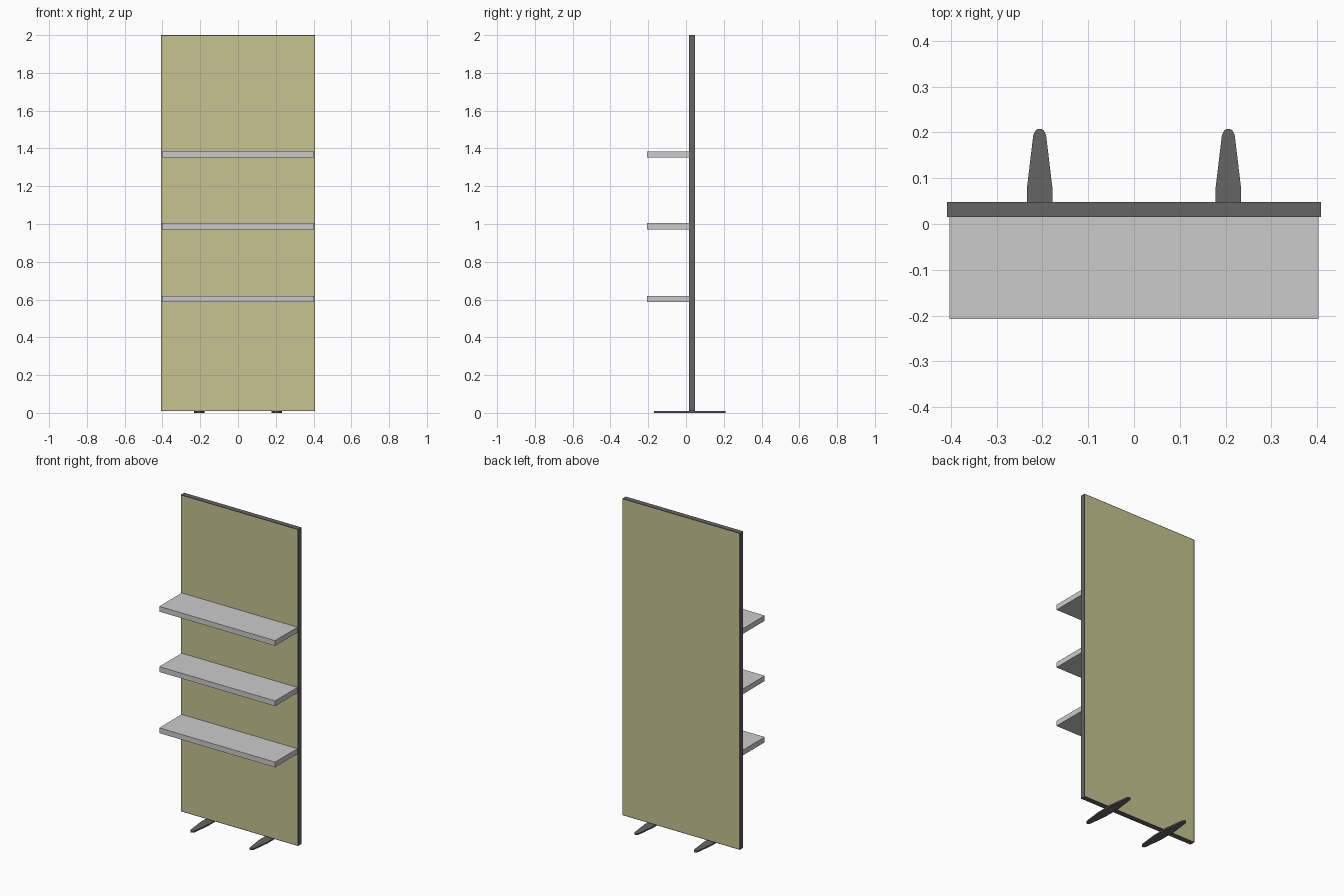
import bpy, bmesh, math

if "Cube" in bpy.data.objects:
    bpy.data.objects.remove(bpy.data.objects["Cube"])


def material(name, color):
    m = bpy.data.materials.new(name)
    m.diffuse_color = (*color, 1)
    m.use_nodes = True
    m.node_tree.nodes["Principled BSDF"].inputs["Base Color"].default_value = m.diffuse_color
    return m


olive = material("olive_board", (0.57, 0.54, 0.28))
dark = material("dark_metal", (0.13, 0.13, 0.13))


def finish(name, bm, mat=None):
    bmesh.ops.recalc_face_normals(bm, faces=bm.faces)
    me = bpy.data.meshes.new(name)
    bm.to_mesh(me)
    bm.free()
    ob = bpy.data.objects.new(name, me)
    bpy.context.collection.objects.link(ob)
    if mat:
        me.materials.append(mat)
    return ob


def box(name, lo, hi, mat=None):
    bm = bmesh.new()
    bmesh.ops.create_cube(bm, size=1)
    for v in bm.verts:
        v.co = [(a + b) / 2 + c * (b - a) for a, b, c in zip(lo, hi, v.co)]
    return finish(name, bm, mat)


W, RIM = 0.408, 0.004           # half width and edge strip width
Y0, Y1 = 0.015, 0.048           # front and back of the board
Z0, Z1 = 0.009, 2.0

# Board with a thin dark edge strip all round
box("back_panel", (-W + RIM, Y0, Z0 + RIM), (W - RIM, Y1, Z1 - RIM), olive)
for side, s in (("left", -1), ("right", 1)):
    x0, x1 = sorted((s * W, s * (W - RIM)))
    box(f"edge_{side}", (x0, Y0, Z0), (x1, Y1, Z1), dark)
box("edge_top", (-W + RIM, Y0, Z1 - RIM), (W - RIM, Y1, Z1), dark)
box("edge_bottom", (-W + RIM, Y0, Z0), (W - RIM, Y1, Z0 + RIM), dark)

# Three shelves
for i, z in enumerate((0.587, 0.972, 1.351)):
    box(f"shelf_{i + 1}", (-0.403, -0.207, z), (0.403, Y0, z + 0.033))

# Flat feet: straight middle, tapered ends, rounded tips
quarter = [(0.028, 0.058), (0.014, 0.175)]
quarter += [(0.012 * math.cos(a), 0.177 + 0.012 * math.sin(a))
            for a in (math.radians(d) for d in (22, 45, 67))]
end = quarter + [(0, 0.189)] + [(-x, y) for x, y in reversed(quarter)]
outline = end + [(-x, -y) for x, y in end]
for side, cx in (("left", -0.206), ("right", 0.206)):
    bm = bmesh.new()
    face = bm.faces.new([bm.verts.new((cx + x, 0.019 + y, 0)) for x, y in outline])
    top = bmesh.ops.extrude_face_region(bm, geom=[face], use_keep_orig=True)["geom"]
    bmesh.ops.translate(bm, vec=(0, 0, Z0),
                        verts=[v for v in top if isinstance(v, bmesh.types.BMVert)])
    finish(f"foot_{side}", bm, dark)
